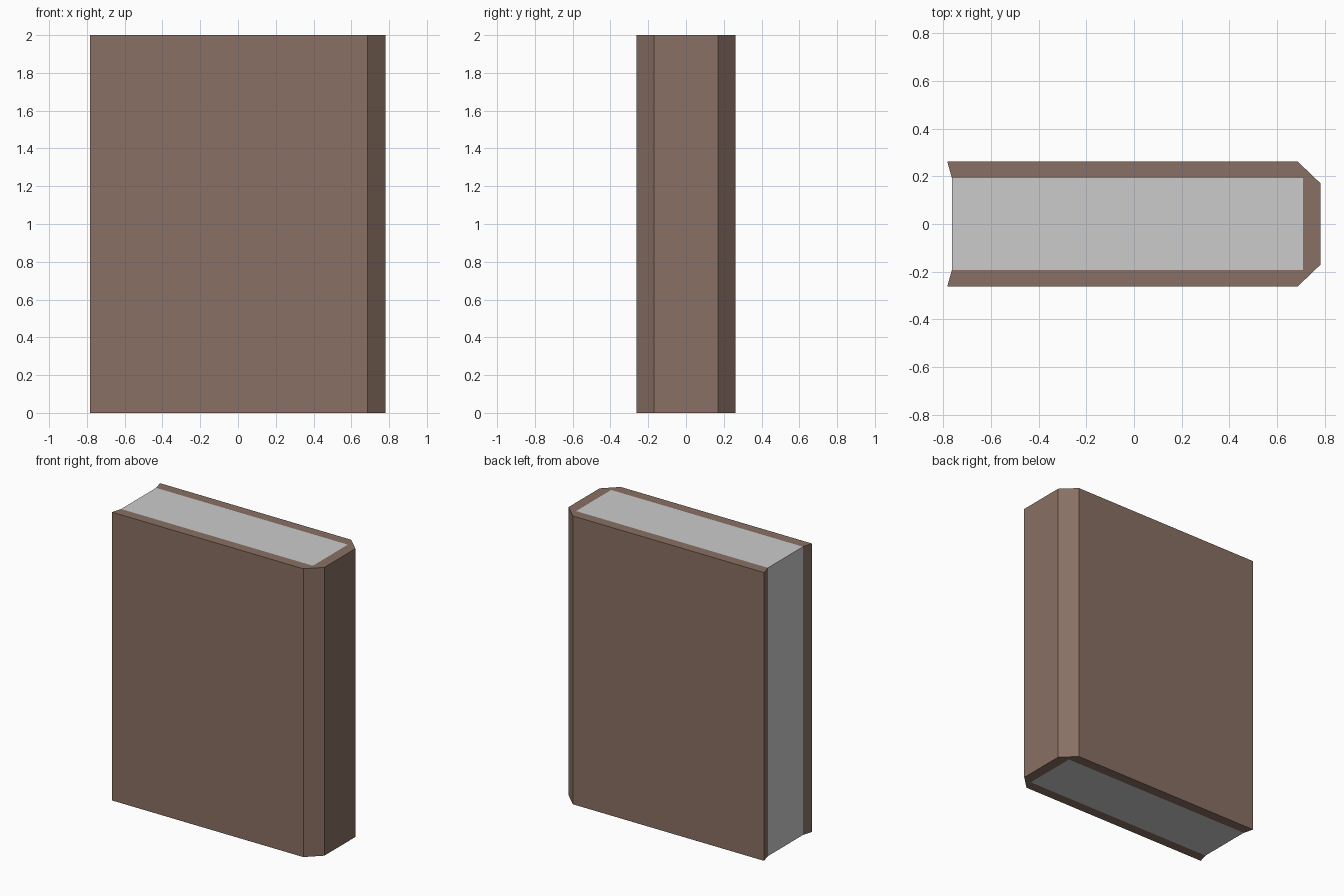
import bpy, bmesh

if "Cube" in bpy.data.objects:
    bpy.data.objects.remove(bpy.data.objects["Cube"])

HEIGHT = 2.0


def prism(name, outline, walls, material=None):
    """Extrude an xy outline to HEIGHT, with walls only on the exposed edges."""
    bm = bmesh.new()
    low = [bm.verts.new((x, y, 0)) for x, y in outline]
    high = [bm.verts.new((x, y, HEIGHT)) for x, y in outline]
    bm.faces.new(low[::-1])
    bm.faces.new(high)
    for i in walls:
        j = (i + 1) % len(outline)
        bm.faces.new((low[i], low[j], high[j], high[i]))
    mesh = bpy.data.meshes.new(name)
    bm.to_mesh(mesh)
    bm.free()
    obj = bpy.data.objects.new(name, mesh)
    bpy.context.collection.objects.link(obj)
    if material:
        mesh.materials.append(material)
    return obj


brown = bpy.data.materials.new("brown_cover")
brown.diffuse_color = (0.25, 0.16, 0.125, 1)
brown.use_nodes = True
brown.node_tree.nodes["Principled BSDF"].inputs["Base Color"].default_value = brown.diffuse_color

# Half profiles, mirrored across y = 0
outer = [(-0.783, -0.263), (0.685, -0.263), (0.782, -0.17)]
inner = [(-0.763, -0.192), (0.709, -0.192)]


def mirrored(half):
    return half + [(x, -y) for x, y in reversed(half)]


# Wraparound cover with chamfered spine; its inside is bonded to the pages
page_outline = mirrored(inner)
cover_outline = mirrored(outer) + page_outline[::-1]
prism("cover", cover_outline, [0, 1, 2, 3, 4, 5, 9], brown)

# Page block, exposed at the top, bottom and fore edge
prism("pages", page_outline, [3])
